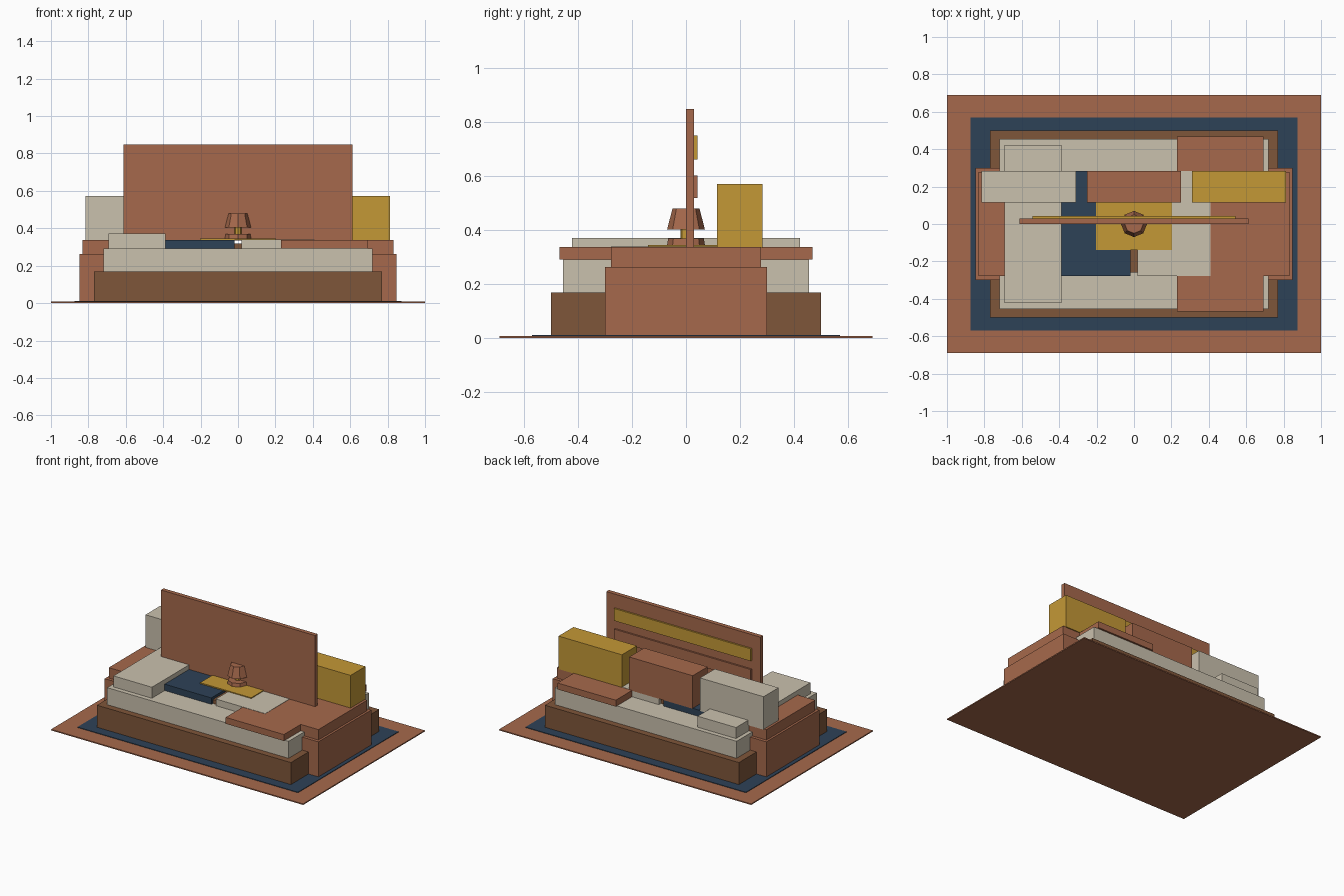
import bpy, bmesh, math

if "Cube" in bpy.data.objects:
    bpy.data.objects.remove(bpy.data.objects["Cube"])

def material(name, rgb):
    m = bpy.data.materials.new(name)
    m.diffuse_color = (*rgb, 1)
    m.use_nodes = True
    m.node_tree.nodes["Principled BSDF"].inputs["Base Color"].default_value = m.diffuse_color
    return m

TERRACOTTA = material("terracotta", (.381, .141, .072))
CREAM = material("cream", (.591, .533, .423))
GOLD = material("mustard", (.552, .314, .037))
NAVY = material("navy", (.027, .054, .095))
BROWN = material("brown wood", (.212, .093, .042))

def finish(name, bm, mat):
    me = bpy.data.meshes.new(name)
    bm.to_mesh(me)
    bm.free()
    me.materials.append(mat)
    ob = bpy.data.objects.new(name, me)
    bpy.context.collection.objects.link(ob)
    return ob

def box(name, x, y, z, mat):
    """Box spanning the given (min, max) ranges."""
    bm = bmesh.new()
    bmesh.ops.create_cube(bm, size=1)
    for v in bm.verts:
        v.co = [r[0] + (c + .5) * (r[1] - r[0]) for c, r in zip(v.co, (x, y, z))]
    return finish(name, bm, mat)

def tapered(name, r1, r2, z1, z2, mat, sides=8):
    """Faceted cone section standing on the centre axis."""
    bm = bmesh.new()
    bmesh.ops.create_cone(bm, cap_ends=True, segments=sides,
                          radius1=r1, radius2=r2, depth=z2 - z1)
    bmesh.ops.translate(bm, verts=bm.verts, vec=(0, 0, (z1 + z2) / 2))
    return finish(name, bm, mat)

# Layered rug
box("rug_border", (-1, 1), (-.69, .69), (0, .008), TERRACOTTA)
box("rug_centre", (-.875, .875), (-.57, .57), (.004, .012), NAVY)

# Plinth and mattress
box("plinth", (-.77, .77), (-.5, .5), (.012, .17), BROWN)
box("mattress", (-.72, .72), (-.455, .455), (.17, .292), CREAM)

# Stepped arms at both ends
for side, s in (("left", -1), ("right", 1)):
    def span(a, b):
        return tuple(sorted((s * a, s * b)))
    box(f"{side}_arm", span(.62, .848), (-.3, .3), (.012, .263), TERRACOTTA)
    box(f"{side}_arm_top", span(.6, .832), (-.277, .277), (.263, .338), TERRACOTTA)

# Seat cushions and wide end pads
box("left_seat", (-.41, -.018), (-.277, .283), (.292, .338), NAVY)
box("right_seat", (.018, .41), (-.277, .283), (.292, .34), CREAM)
box("seat_divider", (-.018, .018), (-.26, .26), (.292, .32), BROWN)
box("left_end_pad", (-.693, -.388), (-.422, .422), (.292, .371), CREAM)
box("right_end_pad", (.23, .692), (-.468, .468), (.292, .338), TERRACOTTA)
box("tray", (-.203, .203), (-.14, .14), (.338, .346), GOLD)

# Back cushions
for name, x, mat in (("left", (-.815, -.31), CREAM),
                     ("middle", (-.252, .252), TERRACOTTA),
                     ("right", (.31, .813), GOLD)):
    box(f"{name}_back_cushion", x, (.115, .284), (.335, .572), mat)

# Upright panel with raised bands on its rear face
box("upright_panel", (-.612, .612), (0, .03), (.335, .848), TERRACOTTA)
box("upper_band", (-.543, .543), (.03, .042), (.662, .75), GOLD)
box("lower_band", (-.543, .543), (.03, .042), (.52, .602), TERRACOTTA)

# Table lamp
tapered("lamp_base", .07, .066, .346, .37, TERRACOTTA)
tapered("lamp_stem", .02, .02, .37, .405, GOLD)
tapered("lamp_shade", .07, .05, .403, .48, TERRACOTTA)
